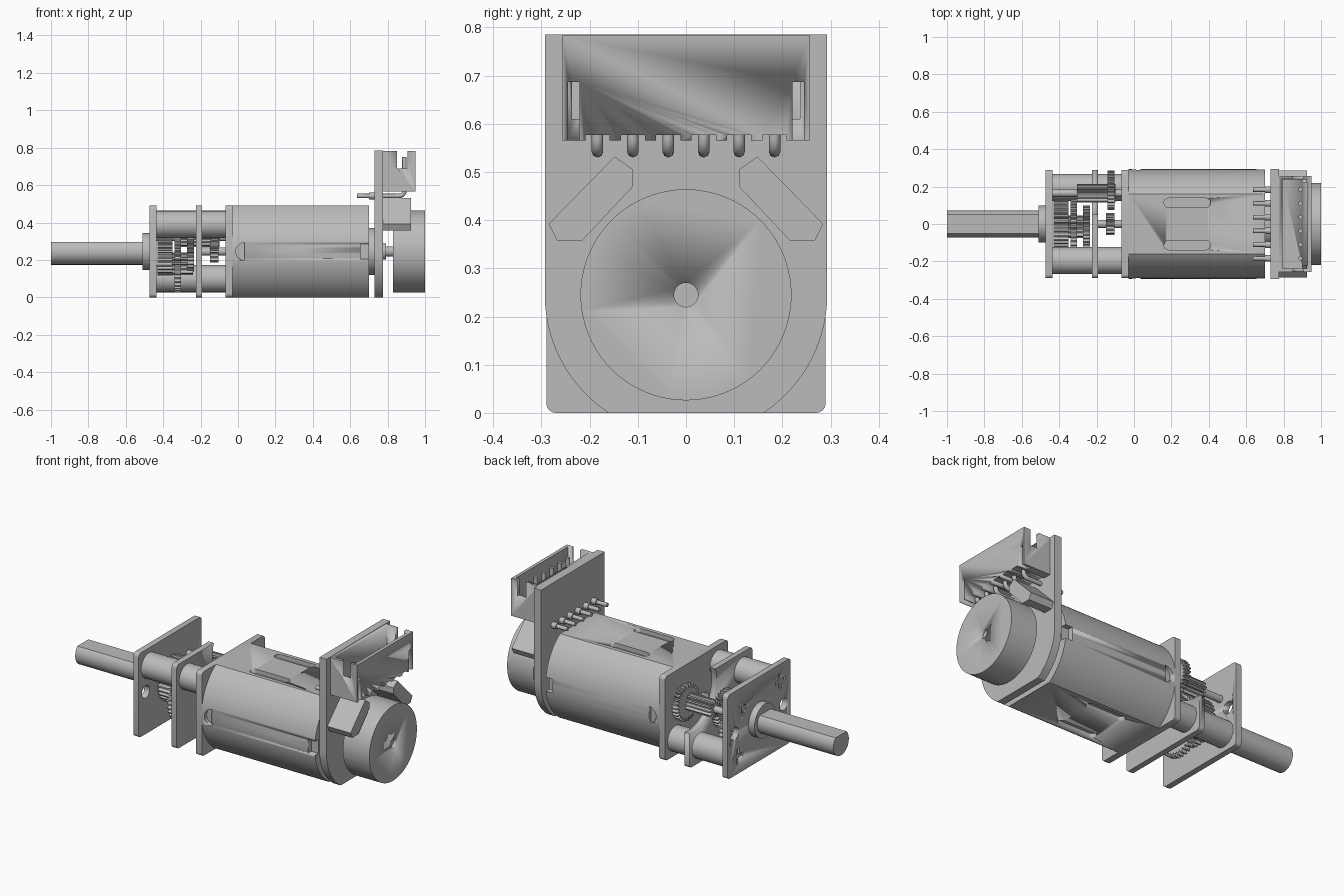
import bpy, bmesh
from math import sin, cos, pi, asin, sqrt
from mathutils import Vector, Matrix

if "Cube" in bpy.data.objects:
    bpy.data.objects.remove(bpy.data.objects["Cube"])

grey = bpy.data.materials.new("plain grey")
grey.use_nodes = True
grey.diffuse_color = (0.5, 0.5, 0.5, 1)
grey.node_tree.nodes["Principled BSDF"].inputs["Base Color"].default_value = (0.5, 0.5, 0.5, 1)

AXIS = 0.245          # height of the motor axis
R = 0.293             # motor radius


def prism(name, outline, a, b, axis="x"):
    """Extrude an outline along an axis; outline is (y,z), (x,z) or (x,y)."""
    place = {"x": lambda u, v: (a, u, v), "y": lambda u, v: (u, a, v), "z": lambda u, v: (u, v, a)}[axis]
    step = Vector([(b - a) * (axis == k) for k in "xyz"])
    bm = bmesh.new()
    face = bm.faces.new([bm.verts.new(place(u, v)) for u, v in outline])
    ext = bmesh.ops.extrude_face_region(bm, geom=[face])
    bmesh.ops.translate(bm, vec=step, verts=[e for e in ext["geom"] if isinstance(e, bmesh.types.BMVert)])
    bmesh.ops.recalc_face_normals(bm, faces=bm.faces)
    mesh = bpy.data.meshes.new(name)
    bm.to_mesh(mesh)
    bm.free()
    ob = bpy.data.objects.new(name, mesh)
    bpy.context.collection.objects.link(ob)
    mesh.materials.append(grey)
    bpy.ops.object.select_all(action="DESELECT")
    ob.select_set(True)
    bpy.context.view_layer.objects.active = ob
    bpy.ops.object.shade_smooth_by_angle(angle=0.5)
    return ob


def arc(u, v, r, start, end, n):
    return [(u + r * cos(start + (end - start) * i / n), v + r * sin(start + (end - start) * i / n))
            for i in range(n + 1)]


def circle(u, v, r, n=32):
    return arc(u, v, r, 0, 2 * pi, n)[:-1]


def rect(u0, u1, v0, v1):
    return [(u0, v0), (u1, v0), (u1, v1), (u0, v1)]


def slot(u0, u1, v, r):
    return arc(u1 - r, v, r, -pi / 2, pi / 2, 8) + arc(u0 + r, v, r, pi / 2, 1.5 * pi, 8)


def rounded(u0, u1, v0, v1, r):
    return (arc(u1 - r, v0 + r, r, -pi / 2, 0, 4) + arc(u1 - r, v1 - r, r, 0, pi / 2, 4)
            + arc(u0 + r, v1 - r, r, pi / 2, pi, 4) + arc(u0 + r, v0 + r, r, pi, 1.5 * pi, 4))


def rod(name, y, z, r, a, b, n=32):
    return prism(name, circle(y, z, r, n), a, b)


def gear(name, y, z, r, a, b, teeth, depth=0.02):
    pts = []
    for i in range(teeth):
        for f, rad in ((-.35, r - depth), (-.15, r), (.15, r), (.35, r - depth)):
            t = 2 * pi * (i + f) / teeth
            pts.append((y + rad * cos(t), z + rad * sin(t)))
    return prism(name, pts, a, b)


def cut(ob, cutters):
    for c in cutters:
        mod = ob.modifiers.new("cut", "BOOLEAN")
        mod.operation, mod.solver, mod.object = "DIFFERENCE", "EXACT", c
        bpy.context.view_layer.objects.active = ob
        bpy.ops.object.modifier_apply(modifier=mod.name)
        bpy.data.objects.remove(c)


# Output shaft with a flat, and its bushing
flat = asin(0.05 / 0.071)
prism("output_shaft", arc(0, AXIS, 0.071, pi - flat, 2 * pi + flat, 40), -1, -0.44)
rod("shaft_bushing", 0, AXIS, 0.098, -0.51, -0.46, 40)

# Gearbox plates
front = prism("front_plate", rounded(-0.29, 0.29, 0, 0.49, 0.02), -0.472, -0.437)
screws = ((-0.195, 0.39), (0.195, 0.1))
holes = [rod("hole", s * 0.225, AXIS, 0.036, -0.6, -0.3) for s in (-1, 1)]
for y, z in screws:
    plus = [(1, .25), (.25, .25), (.25, 1), (-.25, 1), (-.25, .25), (-1, .25),
            (-1, -.25), (-.25, -.25), (-.25, -1), (.25, -1), (.25, -.25), (1, -.25)]
    holes.append(prism("cross", [(y + 0.045 * u, z + 0.045 * v) for u, v in plus], -0.6, -0.462))
holes.append(rod("pin_hole", 0.14, 0.36, 0.022, -0.6, -0.465))
cut(front, holes)
middle = prism("middle_plate", rounded(-0.29, 0.29, 0, 0.49, 0.02), -0.225, -0.192)
cut(middle, [rod("cutout", 0.26, 0.42, 0.22, -0.3, -0.1, 48)])
prism("rear_plate", rounded(-0.29, 0.29, 0, 0.49, 0.02), -0.068, -0.03)
for i, (y, z) in enumerate(screws):
    rod(f"spacer_post_{i + 1}", y, z, 0.073, -0.44, -0.06)

# Gear train
gear("output_gear", 0, AXIS, 0.13, -0.43, -0.35, 30)
gear("second_gear", -0.015, 0.18, 0.155, -0.34, -0.305, 36)
gear("second_pinion", -0.015, 0.18, 0.06, -0.43, -0.24, 12)
gear("third_gear", -0.01, AXIS, 0.11, -0.272, -0.235, 28)
gear("long_pinion", 0.165, 0.32, 0.05, -0.305, -0.1, 12)
gear("first_gear", 0.18, 0.32, 0.105, -0.142, -0.105, 28)
rod("gear_axle", 0.165, 0.32, 0.02, -0.45, -0.06, 16)
gear("motor_pinion", 0, AXIS, 0.06, -0.15, -0.105, 12)
rod("motor_axle", 0, AXIS, 0.022, -0.2, -0.03, 16)

# Motor can: round with flat top and bottom, slots and side notches
a = asin(AXIS / R)
can = prism("motor_can", arc(0, AXIS, R, -a, a, 32) + arc(0, AXIS, R, pi - a, pi + a, 32), -0.03, 0.7)
cuts = []
for s in (-1, 1):
    for z0, z1 in ((-0.1, 0.025), (0.465, 0.6)):
        cuts.append(prism("vent", slot(0.16, 0.41, s * 0.113, 0.025), z0, z1, "z"))
    cuts.append(prism("notch", rect(0.655, 0.75, 0.205, 0.285), s * 0.26, s * 0.4, "y"))
    cuts.append(prism("dimple", arc(0.035, AXIS, 0.047, pi / 2, 1.5 * pi, 12), s * 0.272, s * 0.4, "y"))
cut(can, cuts)
rod("rear_bearing", 0, AXIS, 0.125, 0.69, 0.735, 40)

# Encoder board with rounded lower end
prism("circuit_board", [(R, 0.785), (-R, 0.785)] + arc(0, AXIS, R, pi, pi + a, 20)
      + arc(0, AXIS, R, 2 * pi - a, 2 * pi, 20), 0.73, 0.775)

# Magnet disc on its hub
rod("magnet_hub", 0, AXIS, 0.028, 0.72, 0.85)
rod("hub_collar", 0, AXIS, 0.042, 0.77, 0.79)
disc = rod("magnet_disc", 0, AXIS, 0.219, 0.83, 1.0, 80)
cut(disc, [rod("bore", 0, AXIS, 0.025, 0.985, 1.1)])

# Sensors set at an angle on the board
for s, side in ((1, "left"), (-1, "right")):
    prism(f"sensor_{side}", [(s * y, z) for y, z in (
        (.11, .47), (.11, .505), (.148, .532), (.285, .392), (.268, .358), (.215, .358))], 0.77, 0.925)

# Connector housing, open at the top
pins = [(i - 2.5) * 0.0735 for i in range(6)]
shell = prism("connector_housing", rect(-0.257, 0.257, 0.565, 0.783), 0.77, 0.948)
cuts = [prism("cavity", rect(0.795, 0.928, -0.237, 0.237), 0.61, 0.9, "z"),
        prism("side_gap", rect(0.85, 0.905, 0.69, 0.9), -0.4, 0.4, "y")]
cuts += [prism("window", rect(s * 0.233 - 0.012, s * 0.233 + 0.012, 0.5, 0.687), 0.9, 1.1) for s in (-1, 1)]
cuts += [prism("pin_groove", rect(y - 0.025, y + 0.025, 0.5, 0.577), 0.7, 1.1) for y in pins]
cut(shell, cuts)

# Bent header pins: horizontal through the board, then up into the housing
for i, y in enumerate(pins):
    curve = bpy.data.curves.new("pin", "CURVE")
    curve.dimensions, curve.bevel_depth, curve.bevel_resolution = "3D", 0.012, 2
    curve.use_fill_caps = True
    path = [(0.635, 0.542)] + arc(0.862, 0.57, 0.028, -pi / 2, 0, 5) + [(0.89, 0.75)]
    line = curve.splines.new("POLY")
    line.points.add(len(path) - 1)
    for p, (x, z) in zip(line.points, path):
        p.co = (x, y, z, 1)
    curve.materials.append(grey)
    bpy.context.collection.objects.link(bpy.data.objects.new(f"header_pin_{i + 1}", curve))
    # solder cone behind the board
    rod(f"solder_{i + 1}", y, 0.542, 0.018, 0.7, 0.735, 12)
